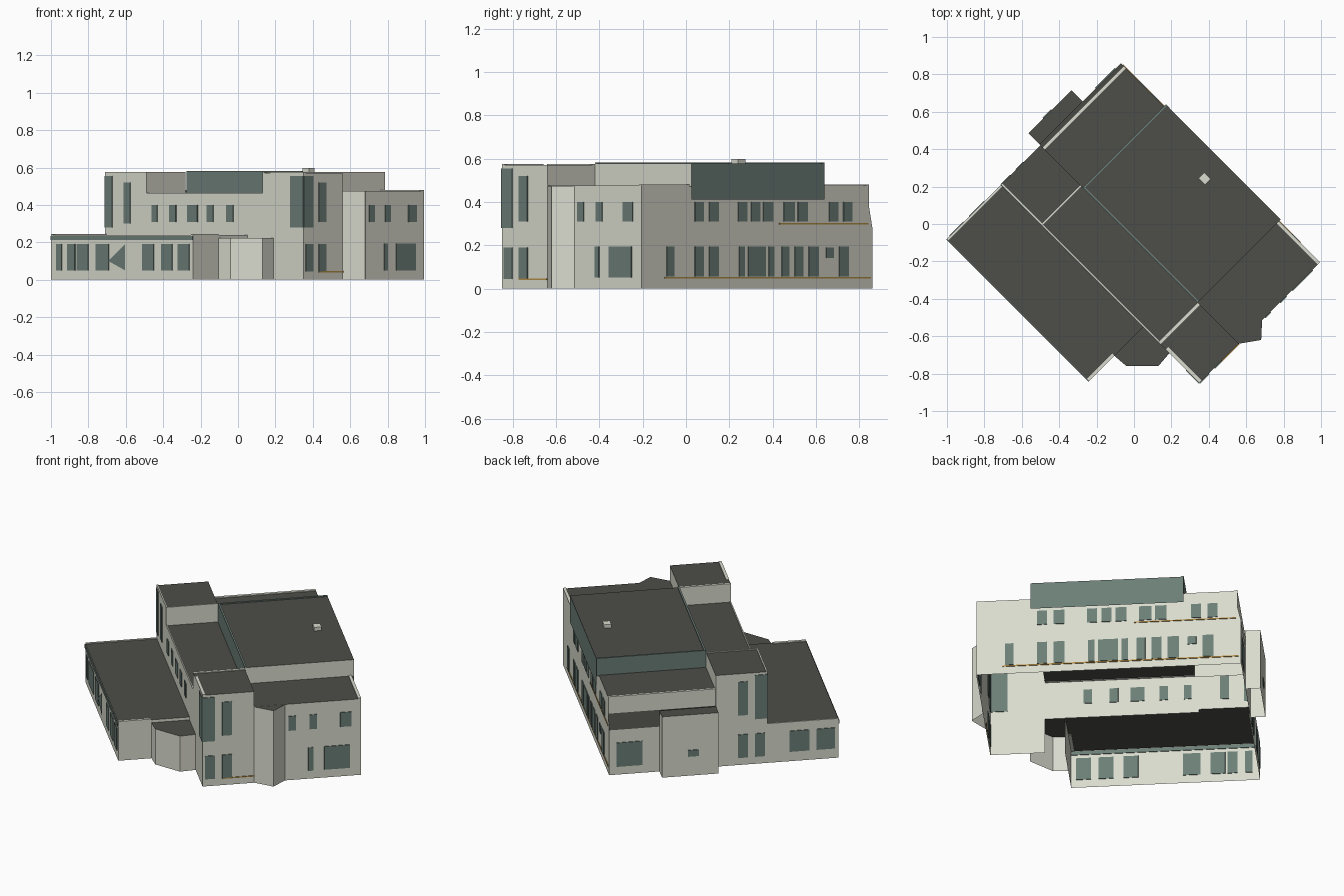
import bpy, bmesh

cube = bpy.data.objects.get("Cube")
if cube:
    bpy.data.objects.remove(cube, do_unlink=True)


def material(name, rgb):
    m = bpy.data.materials.new(name)
    m.use_nodes = True
    m.diffuse_color = (*rgb, 1)
    m.node_tree.nodes["Principled BSDF"].inputs["Base Color"].default_value = (*rgb, 1)
    return m


MATS = [material("pale_render", (0.70, 0.71, 0.62)),
        material("dark_roofing", (0.075, 0.075, 0.066)),
        material("teal_glazing", (0.15, 0.21, 0.185)),
        material("ochre_trim", (0.45, 0.27, 0.06))]
WALL, ROOF, TEAL, OCHRE = range(4)


# The plan is laid out on diagonal axes: a runs south-east, b runs north-east
def pos(a, b, z):
    return ((a + b) / 2, (b - a) / 2, z)


def finish(name, bm):
    mesh = bpy.data.meshes.new(name)
    bm.to_mesh(mesh)
    bm.free()
    for m in MATS:
        mesh.materials.append(m)
    ob = bpy.data.objects.new(name, mesh)
    bpy.context.collection.objects.link(ob)
    return ob


def face(bm, pts, mat):
    f = bm.faces.new([bm.verts.new(pos(*p)) for p in pts])
    f.material_index = mat


def shell(name, plan, top, starts, mats=None):
    """Roof over a counter-clockwise plan; each wall starts at its own height, None leaves it open."""
    bm = bmesh.new()
    face(bm, [(a, b, top) for a, b in plan], ROOF)
    for i, z in enumerate(starts):
        if z is None:
            continue
        p, q = plan[i], plan[(i + 1) % len(plan)]
        face(bm, [(*p, z), (*q, z), (*q, top), (*p, top)], mats[i] if mats else WALL)
    bmesh.ops.remove_doubles(bm, verts=bm.verts, dist=1e-5)
    return finish(name, bm)


def rect(a0, a1, b0, b1):
    return [(a0, b0), (a1, b0), (a1, b1), (a0, b1)]


def box(bm, a0, a1, b0, b1, z0, z1, mat):
    r = rect(a0, a1, b0, b1)
    face(bm, [(*p, z1) for p in r], mat)
    face(bm, [(*p, z0) for p in reversed(r)], mat)
    for i in range(4):
        p, q = r[i], r[(i + 1) % 4]
        face(bm, [(*p, z0), (*q, z0), (*q, z1), (*p, z1)], mat)


def plates(name, axis, at, spans, z0, z1, mat=TEAL):
    """Thin plates set in the wall lying at the given a or b."""
    t = 0.006
    bm = bmesh.new()
    for lo, hi in spans:
        lo, hi = min(lo, hi), max(lo, hi)
        if axis == "a":
            box(bm, at - t, at + t, lo, hi, z0, z1, mat)
        else:
            box(bm, lo, hi, at - t, at + t, z0, z1, mat)
    return finish(name, bm)


def coping(name, a0, a1, b0, b1, z, mat=WALL):
    bm = bmesh.new()
    box(bm, a0, a1, b0, b1, z - 0.003, z + 0.005, mat)
    finish(name, bm)


# Main volumes; wall order is -b, +a, +b, -a
shell("low_wing", rect(-0.92, 0.6, -1.08, -0.5), 0.24, [0, 0, None, 0])
shell("middle_block", rect(-0.48, 0.76, -0.5, -0.08), 0.46, [0.22, None, None, None])
shell("main_hall", rect(-0.9, 1.2, -0.08, 0.79), 0.475, [None, 0, 0, 0.375])
shell("rear_tower", rect(-0.92, -0.48, -0.5, -0.08), 0.57, [0.24, 0.46, 0.28, 0])
shell("front_tower", rect(0.76, 1.2, -0.5, -0.08), 0.57, [0, 0, 0.47, 0.46])
shell("top_floor", rect(-0.47, 0.76, -0.08, 0.81), 0.576, [0.46, 0.47, 0.41, 0.47],
      [TEAL, WALL, TEAL, TEAL])
shell("rear_annex", rect(-1.05, -0.93, -0.08, 0.38), 0.38, [0, None, 0, 0])

# Angled bays
shell("low_bay", [(0.6, -0.81), (0.72, -0.8), (0.89, -0.63), (0.88, -0.5), (0.6, -0.5)],
      0.222, [0, 0, 0, None, None])
shell("tall_bay", [(1.2, -0.08), (1.3, 0.06), (1.2, 0.17)], 0.474, [0, 0, None])

# Steep skirt roof along the rear end of the hall
bm = bmesh.new()
b0, b1, out, inn = -0.08, 0.79, -0.93, -0.9
face(bm, [(out, b1, 0), (out, b0, 0), (out, b0, 0.28), (out, b1, 0.28)], WALL)
face(bm, [(out, b1, 0.28), (out, b0, 0.28), (inn, b0, 0.375), (inn, b1, 0.375)], ROOF)
face(bm, [(inn, b1, 0), (out, b1, 0), (out, b1, 0.28), (inn, b1, 0.375)], WALL)
finish("rear_skirt_roof", bm)

# Low wing glazing
front = [(-0.97, -0.94), (-0.91, -0.87), (-0.86, -0.80), (-0.76, -0.69),
         (-0.51, -0.45), (-0.41, -0.35), (-0.32, -0.26)]
plates("wing_windows", "b", -1.08, [(2 * l + 1.08, 2 * h + 1.08) for l, h in front], 0.05, 0.19)
plates("wing_fascia", "b", -1.08, [(-0.92, 0.6)], 0.212, 0.235)
plates("wing_end_windows", "a", -0.92, [(-0.84, -0.68), (-1.05, -0.9)], 0.06, 0.19)
bm = bmesh.new()
face(bm, [(-0.3, -1.087, 0.1), (-0.12, -1.087, 0.05), (-0.12, -1.087, 0.19)], TEAL)
finish("wing_slanted_pane", bm)

# Middle block windows
mid = [(-0.46, -0.43), (-0.365, -0.33), (-0.27, -0.215), (-0.165, -0.13), (-0.06, -0.025)]
plates("middle_windows", "b", -0.5, [(2 * l + 0.5, 2 * h + 0.5) for l, h in mid], 0.31, 0.40)

# Tower windows, with glazed corners on the upper floor
for label, end, s in (("front", 1.2, 1), ("rear", -0.92, -1)):
    plates(label + "_tower_corner_window", "a", end, [(-0.5, -0.4)], 0.28, 0.555)
    plates(label + "_tower_corner_return", "b", -0.5,
           [(end, end - s * (0.14 if s > 0 else 0.08))], 0.28, 0.555)
    plates(label + "_tower_tall_window", "a", end, [(-0.34, -0.26)], 0.31, 0.52)
    plates(label + "_tower_low_windows", "a", end, [(-0.48, -0.4), (-0.34, -0.26)], 0.045, 0.19)
plates("rear_tower_side_window", "b", -0.5, [(-0.72, -0.65)], 0.3, 0.52)
plates("front_tower_sill", "a", 1.2, [(-0.34, -0.08)], 0.04, 0.046, OCHRE)

# Hall front end
plates("hall_end_upper_windows", "a", 1.2, [(0.2, 0.26), (0.37, 0.43), (0.62, 0.71)], 0.31, 0.40)
plates("hall_end_lower_windows", "a", 1.2, [(0.36, 0.4), (0.49, 0.7)], 0.05, 0.195)

# Hall long side
upper = [(0.04, 0.08), (0.105, 0.15), (0.24, 0.28), (0.30, 0.34), (0.355, 0.40),
         (0.45, 0.50), (0.515, 0.56), (0.66, 0.70), (0.725, 0.765)]
lower = [(-0.09, -0.055), (0.04, 0.08), (0.105, 0.15), (0.245, 0.27), (0.285, 0.365),
         (0.38, 0.405), (0.44, 0.475), (0.50, 0.54), (0.565, 0.61), (0.705, 0.75)]


def along(spans):
    return [(0.79 - 2 * l, 0.79 - 2 * h) for l, h in spans]


plates("hall_side_upper_windows", "b", 0.79, along(upper), 0.31, 0.40)
plates("hall_side_lower_windows", "b", 0.79, along(lower), 0.055, 0.195)
plates("hall_side_small_window", "b", 0.79, along([(0.645, 0.68)]), 0.14, 0.19)
plates("hall_lower_ledge", "b", 0.79, along([(-0.1, 0.85)]), 0.046, 0.053, OCHRE)
plates("hall_upper_ledge", "b", 0.79, along([(0.43, 0.84)]), 0.296, 0.302, OCHRE)

# Hall rear end and annex
plates("hall_rear_window", "a", -0.93, [(0.52, 0.73)], 0.05, 0.2)
plates("annex_window", "a", -1.05, [(0.08, 0.17)], 0.12, 0.16)

# Roof copings
coping("front_tower_coping_side", 0.84, 1.2, -0.5, -0.475, 0.57)
coping("front_tower_coping_inner", 0.76, 0.785, -0.5, -0.08, 0.57)
coping("rear_tower_coping_side", -0.92, -0.48, -0.5, -0.488, 0.57)
coping("rear_tower_coping_inner", -0.492, -0.48, -0.5, -0.08, 0.57)
coping("hall_coping_side", 0.76, 1.2, 0.765, 0.79, 0.475)
coping("hall_coping_rear", -0.9, -0.875, -0.08, 0.79, 0.475)
coping("middle_coping", -0.48, 0.76, -0.5, -0.49, 0.46)
coping("wing_coping_front", 0.575, 0.6, -1.08, -0.81, 0.24)
coping("wing_coping_rear", -0.92, -0.905, -1.08, -0.5, 0.24)
coping("top_floor_coping_side", -0.47, 0.76, -0.08, -0.065, 0.576, TEAL)
coping("top_floor_coping_rear", -0.47, -0.455, -0.08, 0.81, 0.576, TEAL)

# Roof vent
bm = bmesh.new()
box(bm, 0.1, 0.17, 0.59, 0.65, 0.576, 0.598, WALL)
finish("roof_vent", bm)
